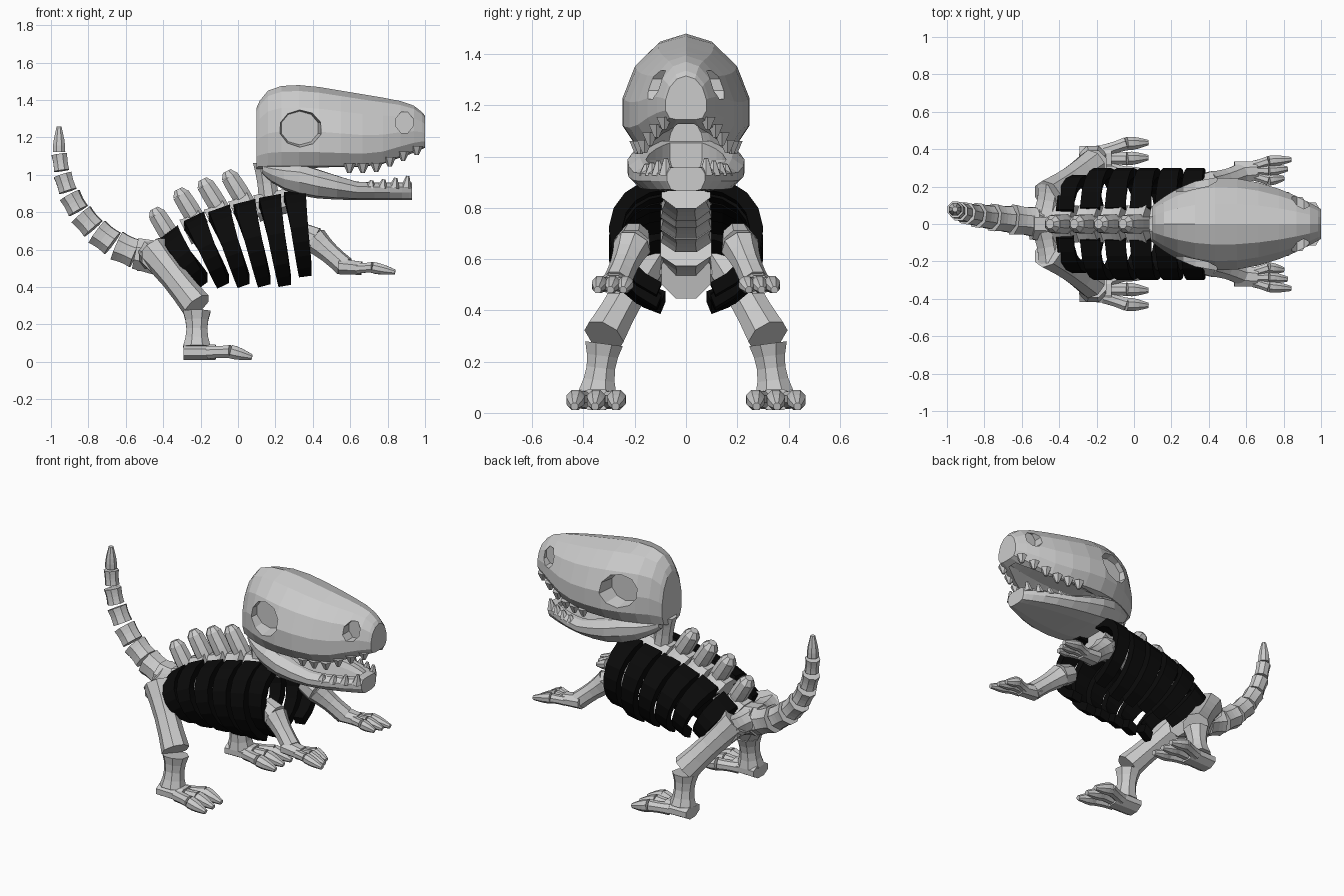
import bpy, bmesh
from math import sin, cos, pi
from mathutils import Vector

if "Cube" in bpy.data.objects:
    bpy.data.objects.remove(bpy.data.objects["Cube"])


def material(name, value):
    mat = bpy.data.materials.new(name)
    colour = (value, value, value, 1)
    mat.use_nodes = True
    mat.diffuse_color = colour
    mat.node_tree.nodes["Principled BSDF"].inputs["Base Color"].default_value = colour
    return mat


BONE = material("bone_grey", .6)
BLACK = material("rib_black", .003)


def loft(name, rings, mat=BONE, mirror=False):
    """Skin a list of equal-sized rings, cap both ends, optionally mirror across y."""
    bm = bmesh.new()
    rows = [[bm.verts.new(point) for point in ring] for ring in rings]
    for row, following in zip(rows, rows[1:]):
        for i in range(len(row)):
            bm.faces.new((row[i - 1], row[i], following[i], following[i - 1]))
    bm.faces.new(rows[0])
    bm.faces.new(rows[-1])
    bmesh.ops.recalc_face_normals(bm, faces=bm.faces[:])
    mesh = bpy.data.meshes.new(name)
    bm.to_mesh(mesh)
    bm.free()
    mesh.materials.append(mat)
    ob = bpy.data.objects.new(name, mesh)
    bpy.context.collection.objects.link(ob)
    if mirror:
        mod = ob.modifiers.new("other_side", "MIRROR")
        mod.use_axis = (False, True, False)
        mod.use_mirror_merge = False
    return ob


def bone(name, start, end, radius, taper=1, waist=.15, flat=1, sides=8, mirror=False):
    """Straight bone with a pinched waist; flat scales its sideways width."""
    start, end = Vector(start), Vector(end)
    along = (end - start).normalized()
    up = Vector((0, 0, 1)) if abs(along.z) < .9 else Vector((1, 0, 0))
    across = along.cross(up).normalized()
    up = across.cross(along)
    rings = []
    for k in range(5):
        t = k / 4
        r = radius * (1 + (taper - 1) * t) * (1 - waist * sin(pi * t))
        angles = [2 * pi * (i + .5) / sides for i in range(sides)]
        rings.append([start.lerp(end, t) + across * r * flat * cos(a) + up * r * sin(a)
                      for a in angles])
    return loft(name, rings, mirror=mirror)


def plan(t):
    """Relative head width from the back (0) to the snout (1)."""
    u = t - .4
    return 1 - .6 * (u / .4) ** 2 if u < 0 else 1 - .68 * (u / .6) ** 1.9


def head_part(name, back, front, width, low, high, belly=.3, upper=1, lower=1.4):
    """Loft along x; belly is the widest height, upper and lower flatten top and base."""
    rings = []
    for k in range(13):
        t = (1 - cos(pi * k / 12)) / 2
        ring = []
        for i in range(14):
            a = 2 * pi * i / 14 - pi / 2
            s = max(-1, min(1, sin(a) * (upper if sin(a) > 0 else lower)))
            z = belly + s * (1 - belly if s > 0 else belly)
            ring.append((back + (front - back) * t, width * plan(t) * cos(a),
                         low(t) + z * (high(t) - low(t))))
        rings.append(ring)
    return loft(name, rings)


def cut(target, cutter):
    cutter.hide_render = True
    mod = target.modifiers.new("cut", "BOOLEAN")
    mod.operation, mod.object, mod.solver = "DIFFERENCE", cutter, "EXACT"
    bpy.context.view_layer.objects.active = target
    bpy.ops.object.modifier_apply(modifier=mod.name)
    bpy.data.objects.remove(cutter)


def skull_base(t):
    return 1.03 + .38 * max(0, t - .7)


def skull_top(t):
    return 1.48 - .15 * max(0, t - .3) - .12 * (1 - t) ** 20 - .06 * t ** 20


def jaw_base(t):
    return .865 + .14 * (1 - t) ** 6


def jaw_top(t):
    return 1.06 - .1 * max(0, min(1, (t - .25) / .4))


# Skull with mouth hollow, eye sockets and nostrils
skull = head_part("skull", .1, 1, .255, skull_base, skull_top)
cut(skull, head_part("mouth_cutter", .28, .96, .19, lambda t: .9, lambda t: 1.16))
cut(skull, bone("socket_cutter", (.33, .14, 1.25), (.33, .4, 1.25), .09,
                taper=1.4, waist=0, flat=1.15, sides=10, mirror=True))
cut(skull, bone("nostril_cutter", (.89, .08, 1.28), (.89, .22, 1.28), .06,
                waist=0, flat=.8, mirror=True))

# Lower jaw, hollowed from above
jaw = head_part("lower_jaw", .13, .93, .235, jaw_base, jaw_top, belly=.6, upper=1.5)
cut(jaw, head_part("jaw_cutter", .35, .88, .16, lambda t: .93, lambda t: 1.2))

# Short blunt teeth along both jaws
for i in range(6):
    t = .55 + .08 * i
    x, y, z = .1 + .9 * t, .2 * plan(t), skull_base(t)
    bone("upper_tooth", (x, y, z + .03), (x, y, z - .02), .035,
         taper=.3, waist=0, sides=6, mirror=True)
for i in range(4):
    t = .72 + .08 * i
    x, y, z = .13 + .8 * t, .195 * plan(t), jaw_top(t)
    bone("lower_tooth", (x, y, z - .03), (x + .01, y, z + .04 * t ** 4), .03,
         taper=.3, waist=0, sides=6, mirror=True)

# Backbone: vertebrae with back-leaning spines
for i in range(4):
    x, z = -.36 + .13 * i, .64 + .2 * (i / 3) ** .6
    bone("vertebra", (x - .05, 0, z - .05), (x + .05, 0, z), .08, waist=.1, flat=1.35)
    bone("vertebra_spine", (x + .03, 0, z - .02), (x - .075, 0, z + .15), .05, waist=-.1)
    bone("spine_tip", (x - .075, 0, z + .15), (x - .09, 0, z + .18), .05, taper=.5, waist=0)
bone("front_vertebra", (.1, 0, .82), (.3, 0, .87), .08, flat=1.3)
bone("neck", (.17, 0, .84), (.14, 0, 1.07), .065)
bone("sacrum", (-.55, 0, .58), (-.36, 0, .54), .09, taper=1.15, waist=0)

# Rib pairs: flat tapering bands bowed outwards, square to their own slant
for i in range(6):
    reach = .235 if i == 0 else .275
    top = Vector((-.37 + .135 * i, 0, .67 + .22 * (i / 5) ** .6))
    bottom = Vector((-.19 + .11 * i, 0, .48 if i == 5 else .43))
    slant = (bottom - top).normalized()
    rings = []
    for k in range(9):
        f = k / 8
        angle = .3 + 2.45 * f
        drop = ((cos(.3) - cos(angle)) / (cos(.3) - cos(2.75))) ** 1.2
        centre = top.lerp(bottom, drop) + Vector((0, reach * sin(angle), 0))
        normal = Vector((0, sin(angle), cos(angle))) * .026
        half = Vector((-slant.z, 0, slant.x)) * (.06 - .026 * f)
        rings.append([centre - half - normal, centre + half - normal,
                      centre + half + normal, centre - half + normal])
    loft("rib", rings, BLACK, mirror=True)

# Tail: separate blocky vertebrae curling upwards
joint = Vector((-.4, 0, .55))
for k in range(8):
    lean = 1.4 * (1 - k / 7) ** 1.2
    following = joint + Vector((-sin(lean), .09, cos(lean))) * (.14 - .005 * k)
    radius = .092 - .008 * k
    if k < 7:
        bone("tail_vertebra", joint.lerp(following, .08), joint.lerp(following, .88),
             radius, taper=1.03, waist=.07)
    else:
        bone("tail_tip", joint, joint + Vector((0, 0, .135)), radius, taper=.4, waist=-.2)
    joint = following

# Hind legs and feet
knee = Vector((-.22, .32, .3))
ankle = Vector((-.22, .345, .08))
bone("hip", (-.47, .04, .57), (-.44, .2, .56), .08, mirror=True)
bone("thigh", (-.46, .15, .6), knee, .09, taper=.93, mirror=True)
bone("shin", knee - Vector((0, 0, .03)), ankle, .08, waist=.25, mirror=True)
bone("foot", (-.29, .345, .052), (-.12, .35, .052), .045, waist=0, flat=1.7, mirror=True)
for k in range(3):
    knuckle = Vector((-.04, .27 + .08 * k, .055))
    bone("hind_toe", (-.16, .31 + .04 * k, .05), knuckle, .038, waist=.1, mirror=True)
    bone("hind_claw", knuckle, knuckle + Vector((.115, .005, -.03)), .039,
         taper=.4, waist=-.2, mirror=True)

# Front legs and hands
elbow = Vector((.41, .21, .65))
wrist = Vector((.57, .27, .51))
bone("upper_arm", (.33, .2, .69), elbow, .06, taper=1.25, waist=0, mirror=True)
bone("forearm", elbow, wrist, .075, taper=.75, mirror=True)
bone("hand", (.54, .275, .51), (.66, .285, .5), .045, taper=.85, waist=0, flat=1.4, mirror=True)
for k in range(3):
    knuckle = Vector((.72, .235 + .05 * k, .505))
    bone("finger", (.64, .26 + .025 * k, .5), knuckle, .031, waist=.1, mirror=True)
    bone("front_claw", knuckle, knuckle + Vector((.08 + .02 * k, .01, -.025)), .032,
         taper=.45, waist=-.2, mirror=True)
